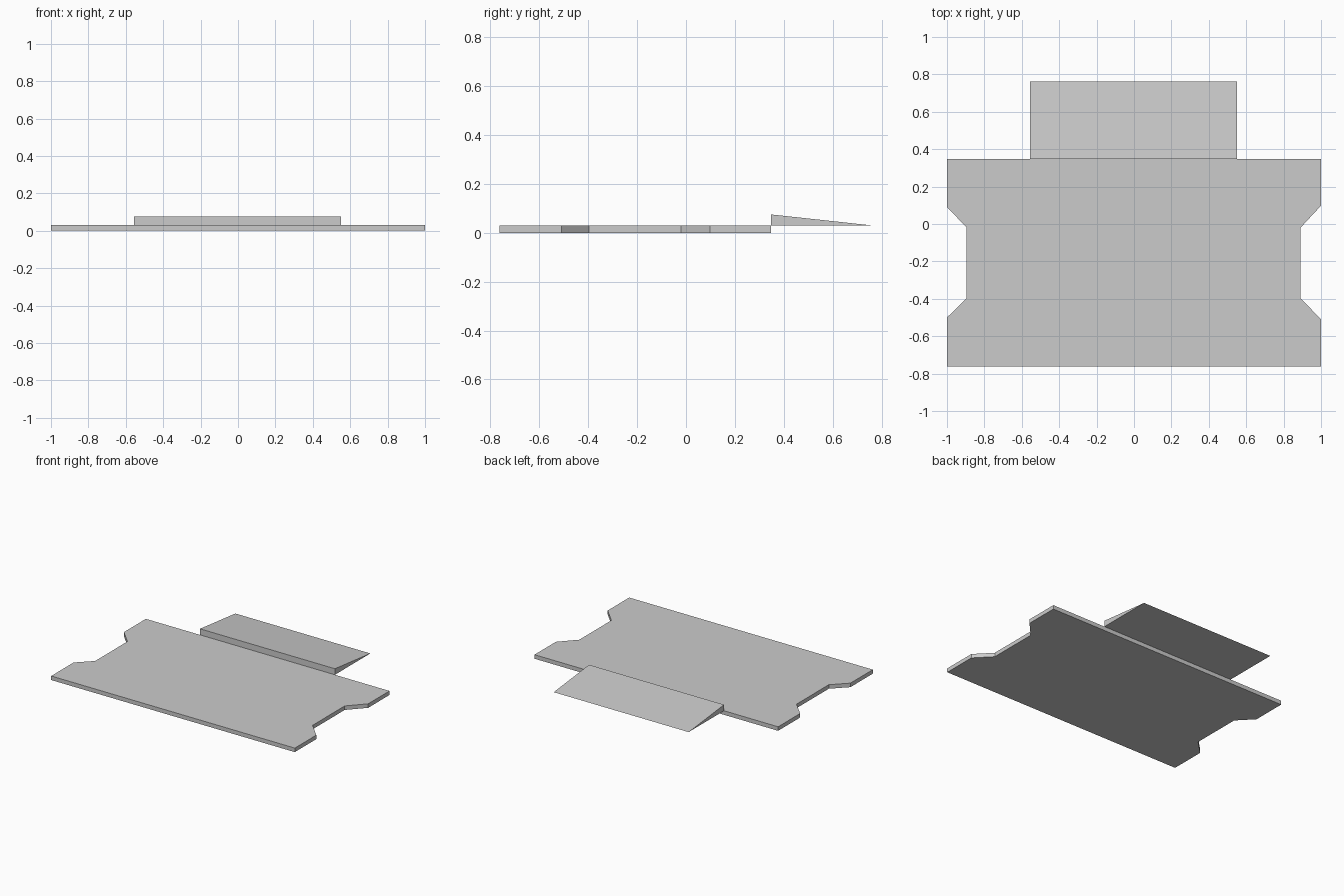
import bpy, bmesh
from mathutils import Vector

if "Cube" in bpy.data.objects:
    bpy.data.objects.remove(bpy.data.objects["Cube"])


def extrude_outline(name, points, offset):
    """Make a solid by extruding a closed outline along an offset."""
    bm = bmesh.new()
    face = bm.faces.new([bm.verts.new(p) for p in points])
    result = bmesh.ops.extrude_face_region(bm, geom=[face], use_keep_orig=True)
    moved = [g for g in result["geom"] if isinstance(g, bmesh.types.BMVert)]
    bmesh.ops.translate(bm, verts=moved, vec=Vector(offset))
    bmesh.ops.recalc_face_normals(bm, faces=bm.faces)
    mesh = bpy.data.meshes.new(name)
    bm.to_mesh(mesh)
    bm.free()
    obj = bpy.data.objects.new(name, mesh)
    bpy.context.collection.objects.link(obj)
    return obj


BACK, FRONT, THICK, TOP = 0.348, -0.762, 0.03, 0.075

# Flat base plate with a chamfered notch in each side
right_side = [(1, FRONT), (1, -0.51), (0.89, -0.396), (0.89, -0.02), (1, 0.098), (1, BACK)]
left_side = [(-1, BACK), (-1, 0.09), (-0.895, -0.018), (-0.895, -0.396), (-1, -0.50), (-1, FRONT)]
extrude_outline("base_plate", [(x, y, 0) for x, y in right_side + left_side], (0, 0, THICK))

# Wedge behind the plate, sloping down to a thin rear edge
LEFT, RIGHT = -0.556, 0.552
wedge = [(BACK, THICK), (0.763, THICK), (BACK, TOP)]
extrude_outline("rear_wedge", [(LEFT, y, z) for y, z in wedge], (RIGHT - LEFT, 0, 0))
